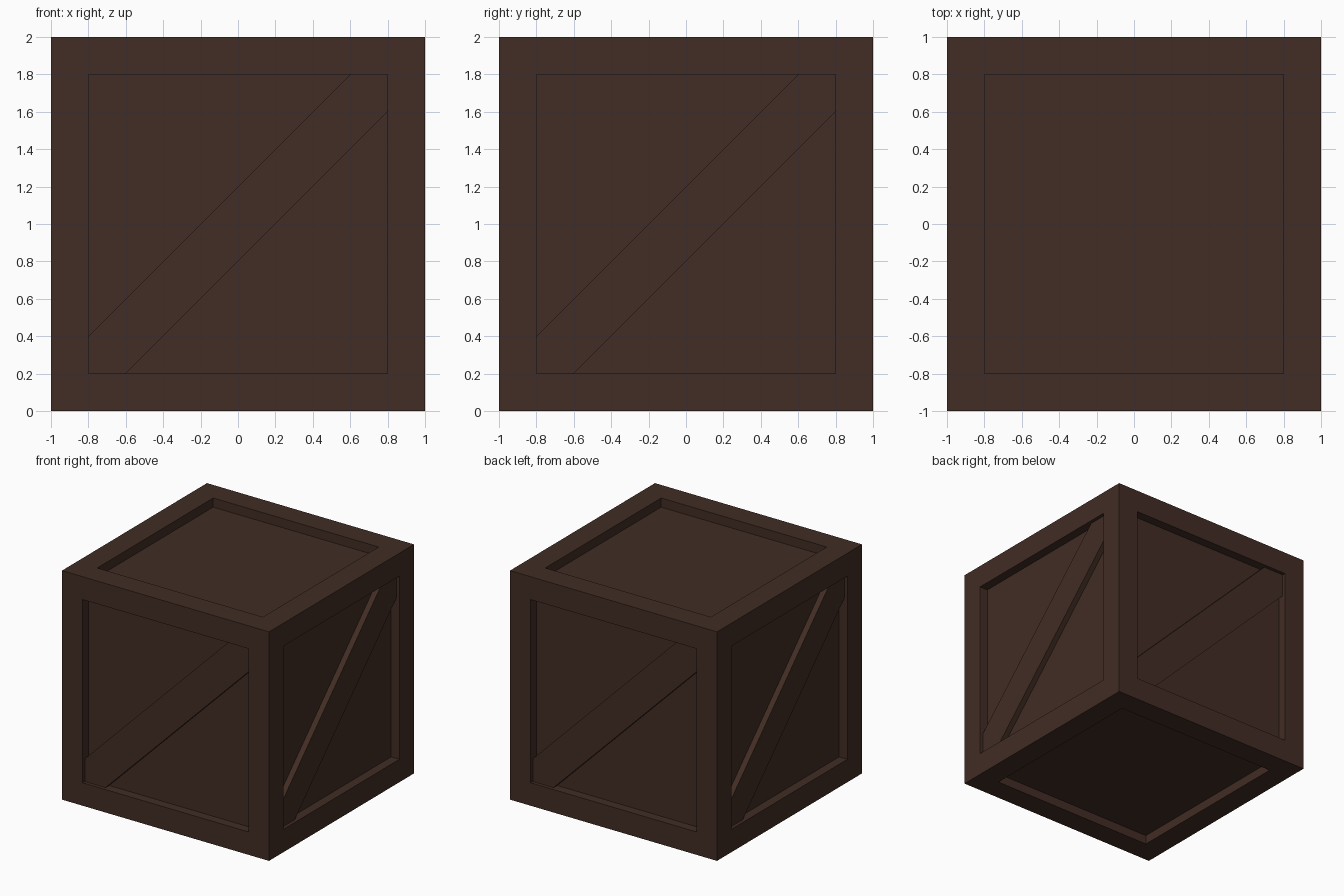
import bpy, bmesh, math
from mathutils import Matrix, Vector

if "Cube" in bpy.data.objects:
    bpy.data.objects.remove(bpy.data.objects["Cube"])

FRAME = 0.2      # width of the border boards
RECESS = 0.08    # depth of the sunken panels
BRACE = 0.05     # thickness of the diagonal boards

wood = bpy.data.materials.new("dark brown wood")
wood.diffuse_color = (0.054, 0.026, 0.018, 1)
wood.use_nodes = True
wood.node_tree.nodes["Principled BSDF"].inputs["Base Color"].default_value = wood.diffuse_color


def add_object(name, bm):
    bmesh.ops.recalc_face_normals(bm, faces=bm.faces)
    mesh = bpy.data.meshes.new(name)
    bm.to_mesh(mesh)
    bm.free()
    mesh.materials.append(wood)
    ob = bpy.data.objects.new(name, mesh)
    bpy.context.collection.objects.link(ob)
    return ob


# crate body: cube with a square-walled recess in all six sides
bm = bmesh.new()
bmesh.ops.create_cube(bm, size=2, matrix=Matrix.Translation((0, 0, 1)))
bm.normal_update()
sides = list(bm.faces)
bmesh.ops.inset_individual(bm, faces=sides, thickness=FRAME, use_even_offset=True)
bm.normal_update()
for face in sides:
    inward = -face.normal.copy() * RECESS
    panel = bmesh.ops.extrude_discrete_faces(bm, faces=[face])["faces"][0]
    bmesh.ops.translate(bm, verts=panel.verts, vec=inward)
add_object("crate_body", bm)

# diagonal braces: one board in each of the four upright sides
outline = [(-.8, .2), (-.6, .2), (.8, 1.6), (.8, 1.8), (.6, 1.8), (-.8, .4)]
for i, side in enumerate(("front", "right", "back", "left")):
    bm = bmesh.new()
    y = -1 + RECESS
    base = bm.faces.new([bm.verts.new((x, y, z)) for x, z in outline])
    ext = bmesh.ops.extrude_face_region(bm, geom=[base])["geom"]
    verts = [g for g in ext if isinstance(g, bmesh.types.BMVert)]
    bmesh.ops.translate(bm, verts=verts, vec=Vector((0, -BRACE, 0)))
    bm.transform(Matrix.Rotation(math.pi / 2 * i, 4, 'Z'))
    add_object(side + "_brace", bm)
